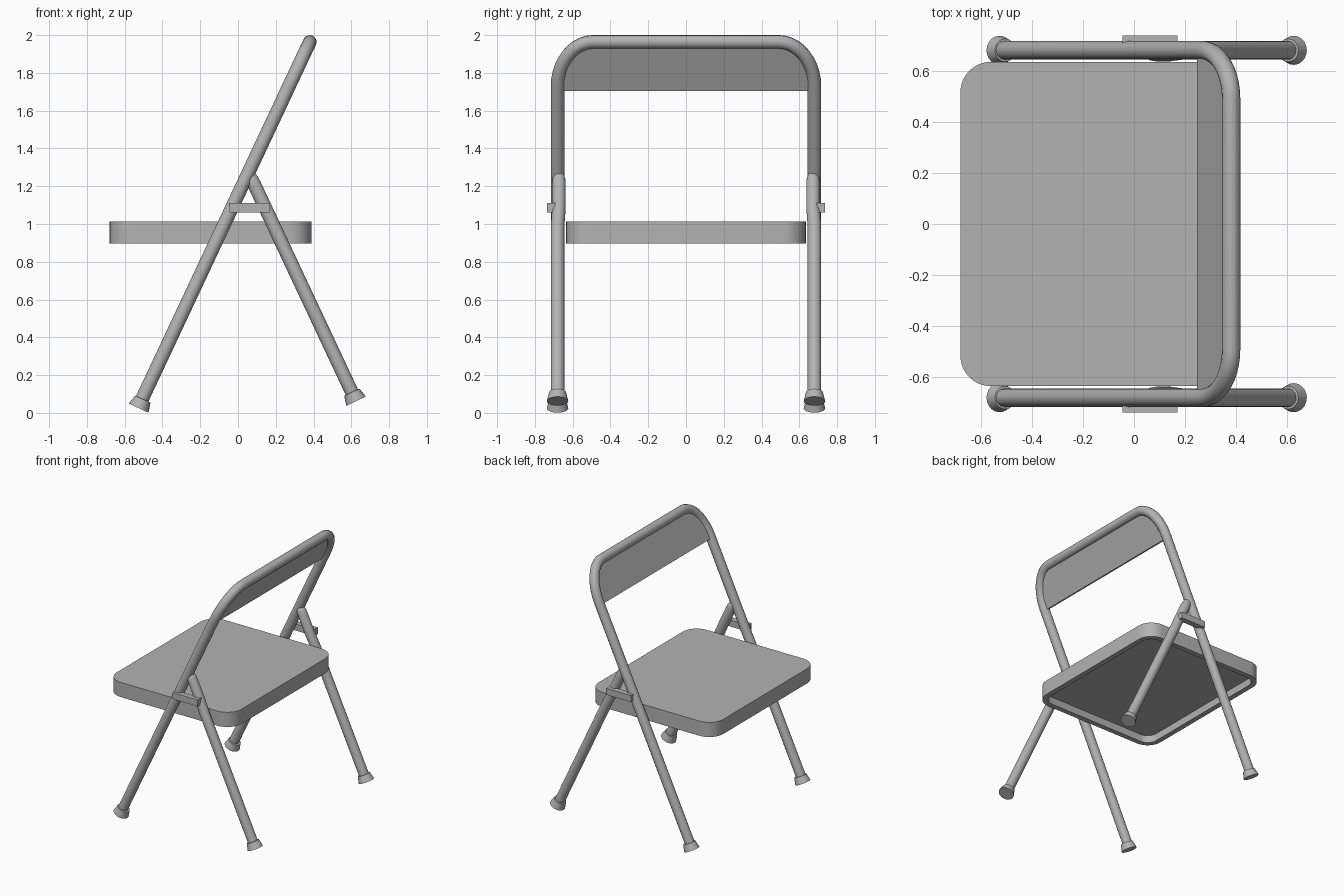
import bpy, bmesh, math
from mathutils import Vector

if "Cube" in bpy.data.objects:
    bpy.data.objects.remove(bpy.data.objects["Cube"])

Y = 0.68          # side plane of the tubes
R = 0.036         # tube radius
D = Vector((0.425, 0, 0.905)).normalized()   # lean of the main frame
BASE = Vector((-0.5, 0, 0.09))
TOP, RY, RS = 2.071, 0.19, 0.26              # frame length, bend radii

# dark grey metal
METAL = bpy.data.materials.new("dark_grey_metal")
METAL.diffuse_color = (0.45, 0.45, 0.45, 1)
METAL.use_nodes = True
METAL.node_tree.nodes["Principled BSDF"].inputs["Base Color"].default_value = METAL.diffuse_color


def smooth_shade(ob):
    bpy.ops.object.select_all(action='DESELECT')
    ob.select_set(True)
    bpy.context.view_layer.objects.active = ob
    bpy.ops.object.shade_smooth_by_angle(angle=math.radians(35))


def finish(bm, name, smooth=True):
    bmesh.ops.recalc_face_normals(bm, faces=bm.faces)
    me = bpy.data.meshes.new(name)
    bm.to_mesh(me)
    bm.free()
    me.materials.append(METAL)
    ob = bpy.data.objects.new(name, me)
    bpy.context.collection.objects.link(ob)
    if smooth:
        smooth_shade(ob)
    return ob


def lathe(name, start, direction, profile, n=20):
    """Rings of (distance, radius, y shift) around an axis, capped."""
    bm = bmesh.new()
    q = direction.to_track_quat('Z', 'Y')
    rings = [[bm.verts.new(start + Vector((0, dy, 0)) +
                           q @ Vector((r * math.cos(2 * math.pi * i / n),
                                       r * math.sin(2 * math.pi * i / n), t)))
              for i in range(n)] for t, r, dy in profile]
    for a, b in zip(rings, rings[1:]):
        for i in range(n):
            bm.faces.new((a[i], a[(i + 1) % n], b[(i + 1) % n], b[i]))
    bm.faces.new(rings[0])
    bm.faces.new(rings[-1])
    return finish(bm, name)


def frame_point(y, s):
    return BASE + D * s + Vector((0, y, 0))


def bend(ry, rs):
    """Half of the top bend, from the side up to the top bar."""
    cy, cs = Y - RY, TOP - RS
    return [(cy + ry * math.cos(a), cs + rs * math.sin(a))
            for a in (math.pi / 2 * k / 10 for k in range(11))]


# main frame: one bent tube forming front legs and back
half = [(Y, -0.02)] + bend(RY, RS)
path = half + [(-y, s) for y, s in reversed(half)]
cu = bpy.data.curves.new("main_frame", 'CURVE')
cu.dimensions = '3D'
cu.bevel_depth = R
cu.bevel_resolution = 4
cu.use_fill_caps = True
cu.materials.append(METAL)
sp = cu.splines.new('POLY')
sp.points.add(len(path) - 1)
for p, (y, s) in zip(sp.points, path):
    p.co = (*frame_point(y, s), 1)
frame = bpy.data.objects.new("main_frame", cu)
bpy.context.collection.objects.link(frame)
bpy.ops.object.select_all(action='DESELECT')
frame.select_set(True)
bpy.context.view_layer.objects.active = frame
bpy.ops.object.convert(target='MESH')
smooth_shade(bpy.context.view_layer.objects.active)

# back panel filling the bend
s0 = (1.71 - BASE.z) / D.z
half = [(Y - 0.02, s0)] + bend(RY - 0.02, RS - 0.02)
outline = half + [(-y, s) for y, s in reversed(half)]
normal = Vector((D.z, 0, -D.x))
bm = bmesh.new()
f = bm.faces.new([bm.verts.new(frame_point(y, s) - normal * 0.015) for y, s in outline])
ext = bmesh.ops.extrude_face_region(bm, geom=[f])
bmesh.ops.translate(bm, vec=normal * 0.026,
                    verts=[v for v in ext['geom'] if isinstance(v, bmesh.types.BMVert)])
finish(bm, "back_panel")

# seat: rounded pan, hollow underneath
X0, X1, W, RC = -0.68, 0.389, 0.635, 0.12


def outline_ring(bm, z, inset):
    verts = []
    r = RC - inset
    for cx, cy, a0 in ((X1 - RC, W - RC, 0), (X0 + RC, W - RC, 90),
                       (X0 + RC, RC - W, 180), (X1 - RC, RC - W, 270)):
        for k in range(9):
            a = math.radians(a0 + 90 * k / 8)
            verts.append(bm.verts.new((cx + r * math.cos(a), cy + r * math.sin(a), z)))
    return verts


bm = bmesh.new()
rings = [outline_ring(bm, z, i) for z, i in
         ((1.012, 0), (0.898, 0), (0.898, 0.04), (0.955, 0.04))]
for a, b in zip(rings, rings[1:]):
    for i in range(len(a)):
        j = (i + 1) % len(a)
        bm.faces.new((a[i], a[j], b[j], b[i]))
bm.faces.new(rings[0])
bm.faces.new(rings[-1])
finish(bm, "seat")

# rear legs, rubber feet and hinge brackets on both sides
E = Vector((-0.425, 0, 0.905)).normalized()
FOOT = [(0, 0.057, 0), (0.052, 0.045, 0), (0.054, 0.03, 0)]
for side, label in ((-1, "right"), (1, "left")):
    off = Vector((0, side * Y, 0))
    rear = Vector((0.625, 0, 0.062)) + off
    k = -0.007 * side                        # top of the leg bends slightly inward
    lathe("rear_leg_" + label, rear, E,
          [(0.02, R, 0), (1.02, R, 0), (1.13, R, k), (1.27, R, k), (1.30, 0.034, k),
           (1.325, 0.027, k), (1.338, 0.015, k)])
    lathe("rear_foot_" + label, rear, E, FOOT)
    lathe("front_foot_" + label, Vector((-0.526, 0, 0.025)) + off, D, FOOT)

    bm = bmesh.new()
    bmesh.ops.create_cube(bm, size=1)
    bmesh.ops.scale(bm, vec=(0.215, 0.045, 0.05), verts=bm.verts)
    bmesh.ops.translate(bm, vec=(0.0625, side * 0.7145, 1.085), verts=bm.verts)
    finish(bm, "hinge_bracket_" + label, smooth=False)
